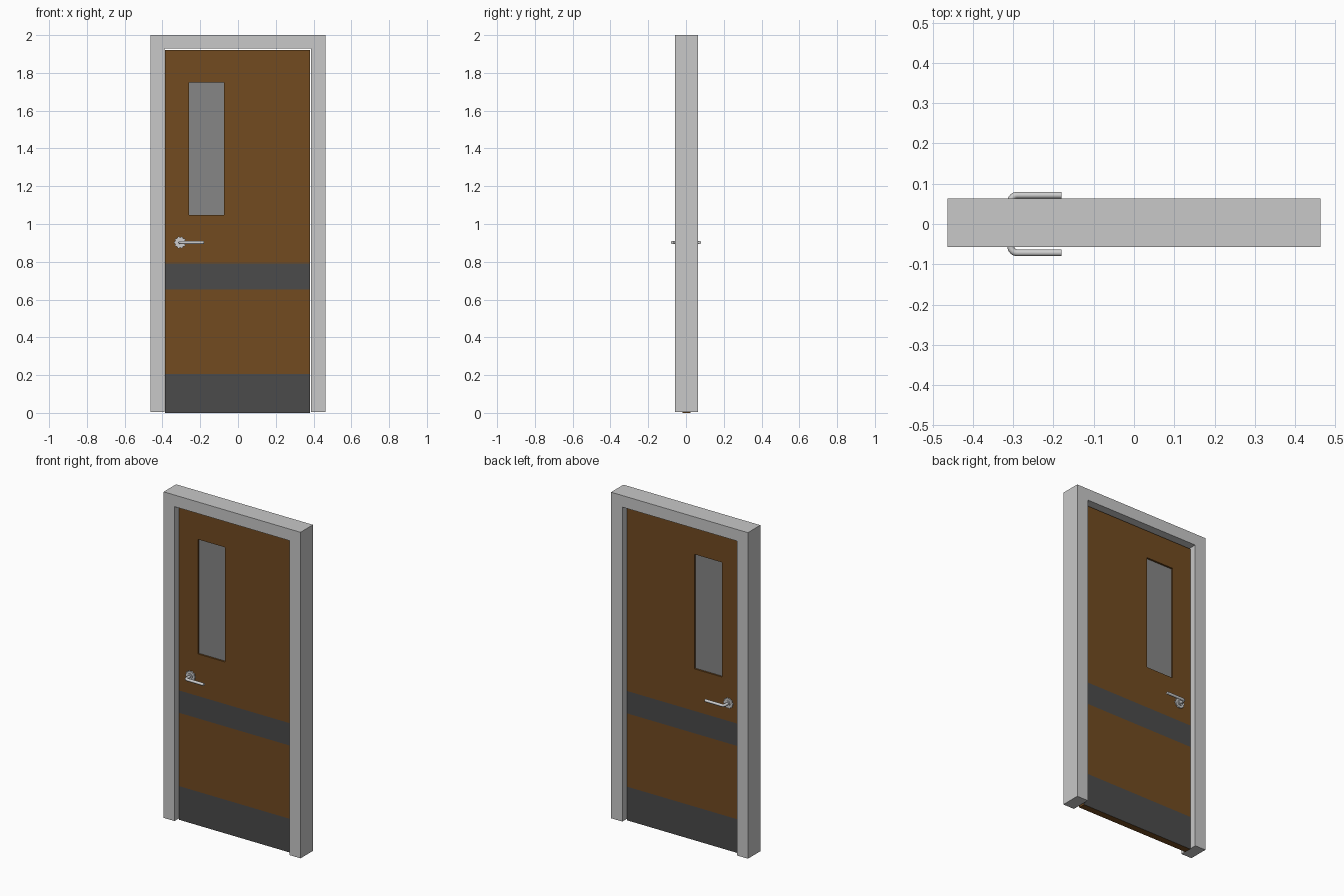
import bpy, bmesh, math

if "Cube" in bpy.data.objects:
    bpy.data.objects.remove(bpy.data.objects["Cube"])


def material(name, r, g, b):
    m = bpy.data.materials.new(name)
    m.diffuse_color = (r, g, b, 1)
    m.use_nodes = True
    m.node_tree.nodes["Principled BSDF"].inputs["Base Color"].default_value = m.diffuse_color
    return m


GREY = material("frame_grey", 0.578, 0.578, 0.578)
WOOD = material("brown_wood", 0.168, 0.069, 0.0144)
DARK = material("dark_plate", 0.069, 0.069, 0.069)
GLASS = material("glass_grey", 0.238, 0.238, 0.238)
METAL = material("handle_metal", 0.62, 0.62, 0.62)


def finish(name, bm, mats):
    bmesh.ops.recalc_face_normals(bm, faces=bm.faces)
    me = bpy.data.meshes.new(name)
    bm.to_mesh(me)
    bm.free()
    for m in mats:
        me.materials.append(m)
    ob = bpy.data.objects.new(name, me)
    bpy.context.collection.objects.link(ob)
    return ob


def extrude_y(bm, y0, y1):
    """Thicken flat faces lying at y0 up to y1."""
    r = bmesh.ops.extrude_face_region(bm, geom=bm.faces[:], use_keep_orig=True)
    vs = [v for v in r["geom"] if isinstance(v, bmesh.types.BMVert)]
    bmesh.ops.translate(bm, verts=vs, vec=(0, y1 - y0, 0))


def profile(name, pts, y0, y1, mat):
    """Solid made from an outline of (x, z) points."""
    bm = bmesh.new()
    bm.faces.new([bm.verts.new((x, y0, z)) for x, z in pts])
    extrude_y(bm, y0, y1)
    return finish(name, bm, [mat])


def smooth(ob, angle):
    bpy.ops.object.select_all(action='DESELECT')
    ob.select_set(True)
    bpy.context.view_layer.objects.active = ob
    bpy.ops.object.shade_smooth_by_angle(angle=math.radians(angle))


# Door frame: upside-down U
B = 0.006
profile("door_frame",
        [(-0.463, B), (-0.463, 2), (0.463, 2), (0.463, B),
         (0.387, B), (0.387, 1.929), (-0.390, 1.929), (-0.390, B)],
        -0.057, 0.063, GREY)

# Door leaf: grid of panels with a window hole, bands coloured by height
FRONT, BACK = -0.018, 0.024
xs = [-0.387, -0.259, -0.074, 0.381]
zs = [0, 0.206, 0.654, 0.791, 1.048, 1.749, 1.92]
bm = bmesh.new()
grid = [[bm.verts.new((x, FRONT, z)) for z in zs] for x in xs]
for i in range(len(xs) - 1):
    for j in range(len(zs) - 1):
        if (i, j) != (1, 4):
            bm.faces.new((grid[i][j], grid[i + 1][j], grid[i + 1][j + 1], grid[i][j + 1]))
extrude_y(bm, FRONT, BACK)
bm.normal_update()
for f in bm.faces:
    z = f.calc_center_median().z
    if abs(f.normal.y) > 0.5 and (z < 0.206 or 0.654 < z < 0.791):
        f.material_index = 1
finish("door_leaf", bm, [WOOD, DARK])

# Window pane, set back from both faces
profile("window_pane", [(-0.259, 1.048), (-0.259, 1.749), (-0.074, 1.749), (-0.074, 1.048)],
        FRONT + 0.011, BACK - 0.011, GLASS)

# Handles on both faces
HX, HZ, R = -0.306, 0.902, 0.016
for side, face, s in (("front", FRONT, -1), ("back", BACK, 1)):
    # scalloped rose and inner collar
    rose = []
    for k in range(60):
        a = math.tau * k / 60
        r = 0.030 + 0.0025 * math.cos(10 * a)
        rose.append((HX + r * math.cos(a), HZ + r * math.sin(a)))
    smooth(profile(side + "_handle_rose", rose, face, face + s * 0.008, METAL), 40)
    collar = [(HX + 0.016 * math.cos(math.tau * k / 32), HZ + 0.016 * math.sin(math.tau * k / 32))
              for k in range(32)]
    smooth(profile(side + "_handle_collar", collar, face, face + s * 0.014, METAL), 40)

    # bent lever tube
    tip = s * 0.0715
    path = [(HX, face)]
    for k in range(9):
        a = math.pi / 2 * k / 8
        path.append((HX + R * (1 - math.cos(a)), tip - s * R * (1 - math.sin(a))))
    path.append((-0.18, tip))
    cu = bpy.data.curves.new(side + "_handle_lever", 'CURVE')
    cu.dimensions = '3D'
    cu.bevel_depth = 0.0085
    cu.bevel_resolution = 4
    cu.use_fill_caps = True
    sp = cu.splines.new('POLY')
    sp.points.add(len(path) - 1)
    for p, (x, y) in zip(sp.points, path):
        p.co = (x, y, HZ, 1)
    cu.materials.append(METAL)
    ob = bpy.data.objects.new(side + "_handle_lever", cu)
    bpy.context.collection.objects.link(ob)
    bpy.ops.object.select_all(action='DESELECT')
    ob.select_set(True)
    bpy.context.view_layer.objects.active = ob
    bpy.ops.object.convert(target='MESH')
    smooth(bpy.context.view_layer.objects.active, 40)
